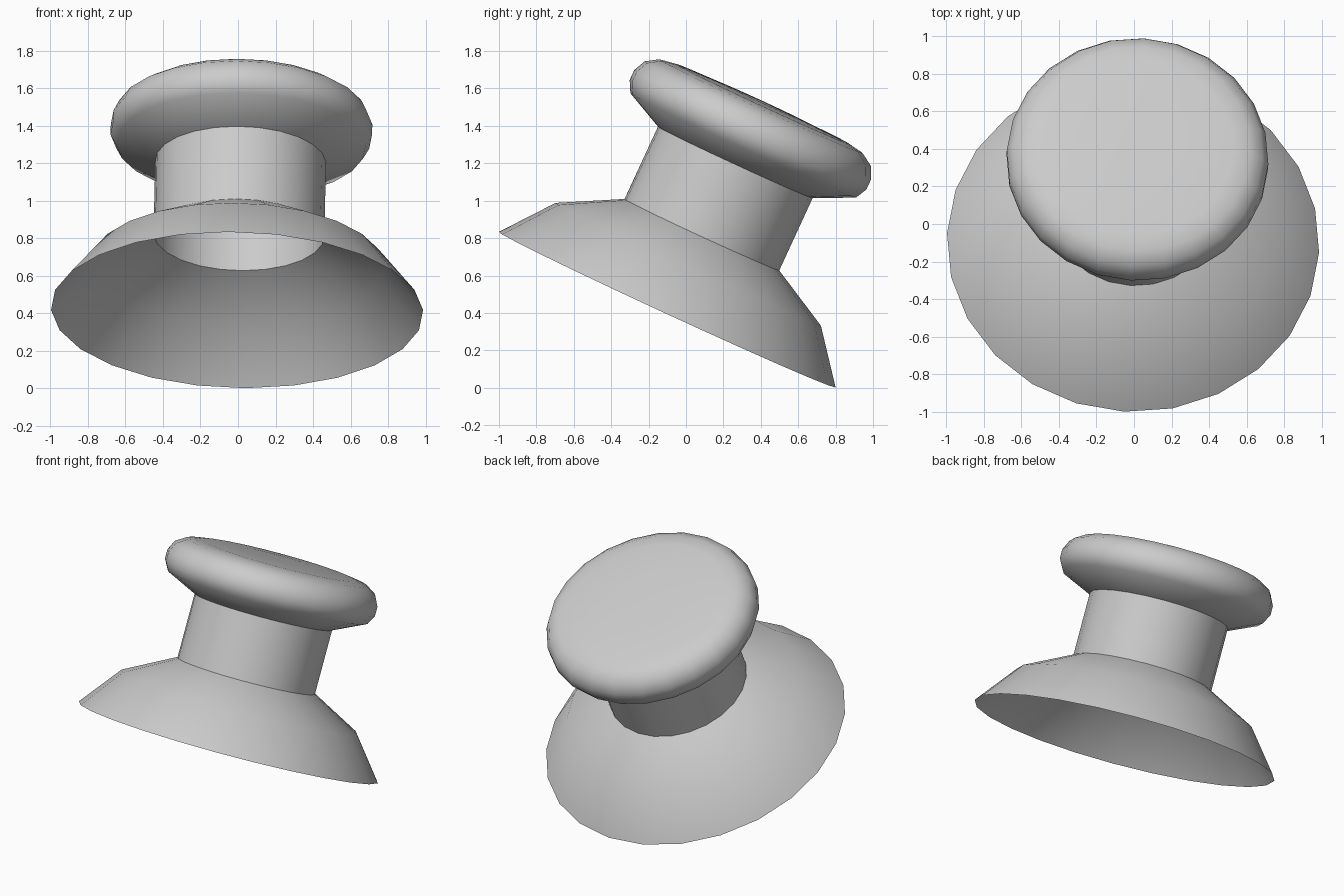
import bpy, bmesh
from math import sin, cos, radians
from mathutils import Vector, Matrix

if "Cube" in bpy.data.objects:
    bpy.data.objects.remove(bpy.data.objects["Cube"])

SIDES = 24
TWIST = radians(-3)
AXIS = Vector((0.022, 0.419, 0.908)).normalized()
TILT = Matrix.Translation((-0.005, -0.1, 0.417)) @ \
    Vector((0, 0, 1)).rotation_difference(AXIS).to_matrix().to_4x4()


def lathe(name, profile):
    """Revolve (radius, height) points, bottom to top, about the tilted axis."""
    bm = bmesh.new()
    rings = []
    for r, h in profile:
        n = SIDES if r > 0 else 1
        rings.append([bm.verts.new(TILT @ Vector((
            r * cos(TWIST + radians(360 / SIDES * i)),
            r * sin(TWIST + radians(360 / SIDES * i)), h))) for i in range(n)])
    for a, b in zip(rings, rings[1:]):
        for i in range(SIDES):
            j = (i + 1) % SIDES
            if len(b) == 1:
                bm.faces.new((a[i], a[j], b[0]))
            else:
                bm.faces.new((a[i], a[j], b[j], b[i]))
    mesh = bpy.data.meshes.new(name)
    bm.to_mesh(mesh)
    bm.free()
    obj = bpy.data.objects.new(name, mesh)
    bpy.context.collection.objects.link(obj)
    bpy.ops.object.select_all(action='DESELECT')
    obj.select_set(True)
    bpy.context.view_layer.objects.active = obj
    bpy.ops.object.shade_smooth_by_angle(angle=radians(50))
    return obj


# open flared cup at the bottom
lathe("flared_base", [(0.993, 0), (0.782, 0.268), (0.456, 0.442)])

# hollow straight neck
lathe("neck", [(0.456, 0.442), (0.456, 0.868)])

# rounded, slightly domed cap
lathe("cap", [(0.456, 0.868), (0.665, 0.968), (0.698, 1.03), (0.698, 1.09),
              (0.667, 1.155), (0.60, 1.198), (0.51, 1.213), (0.25, 1.222),
              (0, 1.225)])
